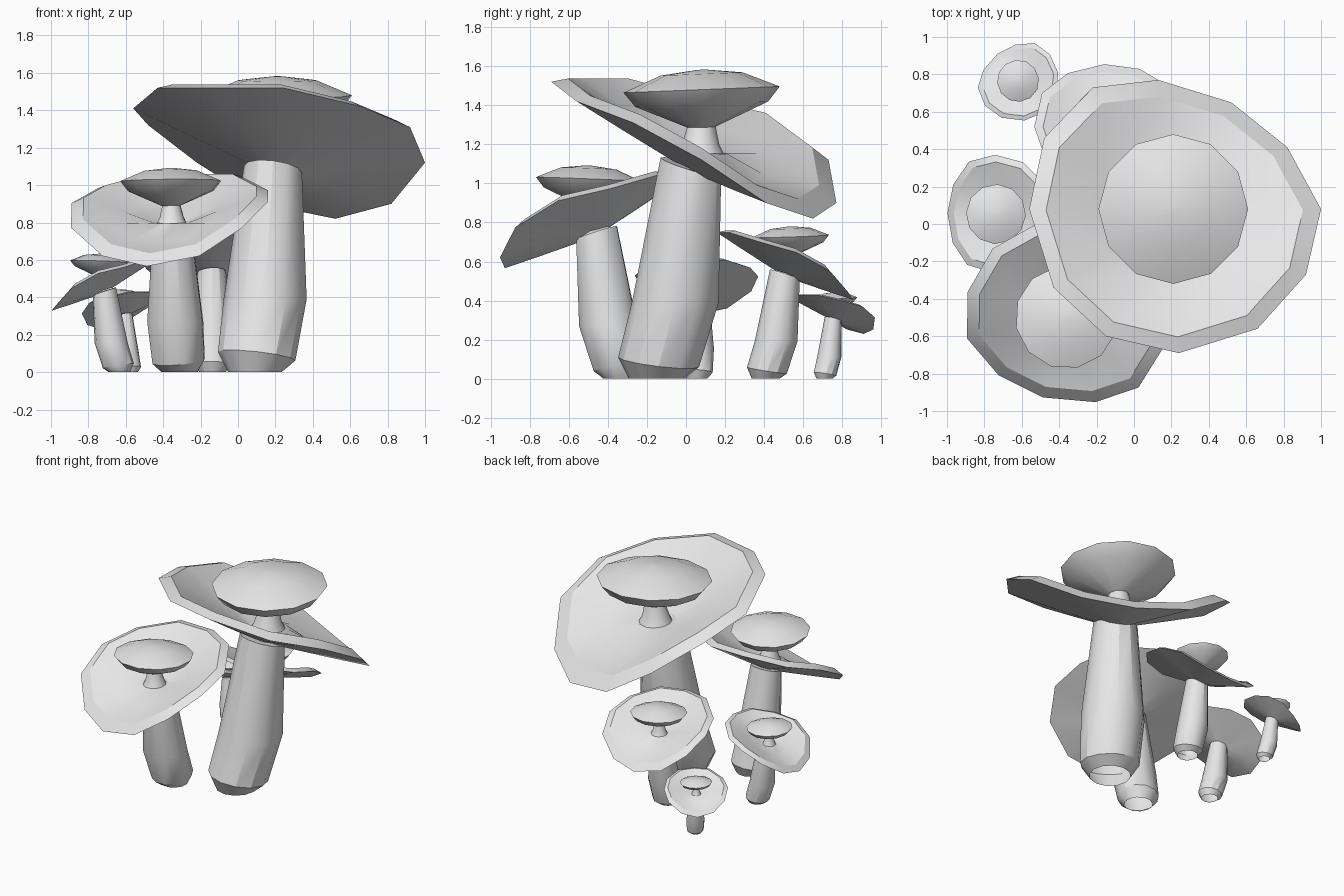
import bpy
import bmesh
import math
from mathutils import Matrix, Vector

old = bpy.data.objects.get("Cube")
if old:
    bpy.data.objects.remove(old, do_unlink=True)

SIDES = 12
AXIS = Vector((0.21, 0.08, 0))        # pivot of the full-size mushroom

grey = bpy.data.materials.new("light_grey")
grey.use_nodes = True
grey.diffuse_color = (0.8, 0.8, 0.8, 1)
grey.node_tree.nodes["Principled BSDF"].inputs["Base Color"].default_value = grey.diffuse_color


def ring(radius, x, y, z, slope_x=0.0, slope_y=0.0):
    """Ring of points, optionally lying on a sloping plane."""
    points = []
    for i in range(SIDES):
        angle = math.tau * i / SIDES
        dx, dy = radius * math.cos(angle), radius * math.sin(angle)
        points.append(Vector((x + dx, y + dy, z + slope_x * dx + slope_y * dy)))
    return points


def loft(name, rings, matrix):
    """Skin a list of rings, open at the first and closed at the last."""
    bm = bmesh.new()
    loops = [[bm.verts.new(p) for p in points] for points in rings]
    for low, high in zip(loops, loops[1:]):
        for i in range(SIDES):
            j = (i + 1) % SIDES
            bm.faces.new((low[i], low[j], high[j], high[i]))
    bm.faces.new(loops[-1])
    bm.transform(matrix)
    mesh = bpy.data.meshes.new(name)
    bm.to_mesh(mesh)
    bm.free()
    mesh.materials.append(grey)
    obj = bpy.data.objects.new(name, mesh)
    bpy.context.collection.objects.link(obj)
    bpy.ops.object.select_all(action="DESELECT")
    obj.select_set(True)
    bpy.context.view_layer.objects.active = obj
    bpy.ops.object.shade_smooth_by_angle(angle=math.radians(30))


# Uneven rim of the wide tilted brim
RIM = [Vector(p) for p in (
    (1.0, 0.08, 1.12), (0.82, 0.41, 0.90), (0.52, 0.65, 0.82),
    (0.13, 0.77, 0.90), (-0.22, 0.73, 1.12), (-0.48, 0.46, 1.32),
    (-0.56, 0.08, 1.41), (-0.43, -0.34, 1.52), (-0.15, -0.60, 1.52),
    (0.24, -0.69, 1.52), (0.66, -0.56, 1.42), (0.92, -0.27, 1.31))]


def brim_ring(amount, height):
    """Ring part of the way from the brim's middle to its rim."""
    middle = Vector((0.19, 0.03, height))
    return [middle.lerp(p, amount) for p in RIM]


# Leaning hollow stem, widest near the ground
STEM = [
    ring(0.143, 0.09, -0.15, 0),
    ring(0.207, 0.10, -0.14, 0.085, -0.11, -0.12),
    ring(0.222, 0.145, -0.055, 0.39),
    ring(0.155, 0.187, 0.025, 1.085, -0.12, -0.3),
]

# Shallow dish: underside outwards, raised lip, then the top surface inwards
BRIM = [
    brim_ring(0.15, 1.055),
    brim_ring(0.6, 1.05),
    RIM,
    brim_ring(0.88, 1.66),
    brim_ring(0.5, 1.19),
    ring(0.14, 0.20, 0.07, 1.16, -0.03, -0.06),
]

# Flared neck carrying the small upper cap
NECK = [
    ring(0.125, 0.20, 0.075, 1.14),
    ring(0.095, 0.20, 0.075, 1.2),
    ring(0.068, 0.205, 0.08, 1.31),
]

# Upper cap: inverted cone below, low dome above
CAP = [ring(radius, AXIS.x, AXIS.y, z, 0, 0.04) for radius, z in (
    (0.065, 1.285), (0.34, 1.405), (0.40, 1.48), (0.21, 1.56), (0.02, 1.582))]


def mushroom(name, x, y, scale, turn):
    """Place one scaled and turned mushroom with its pivot at x, y."""
    matrix = (Matrix.Translation((x, y, 0))
              @ Matrix.Rotation(math.radians(turn), 4, "Z")
              @ Matrix.Scale(scale, 4)
              @ Matrix.Translation(-AXIS))
    for part, rings in (("stem", STEM), ("brim", BRIM), ("neck", NECK), ("cap", CAP)):
        loft(name + "_" + part, rings, matrix)


mushroom("large", AXIS.x, AXIS.y, 1, 0)
mushroom("front", -0.36, -0.498, 0.69, 192)
mushroom("back", -0.145, 0.535, 0.493, 31)
mushroom("side", -0.738, 0.053, 0.4, 117)
mushroom("small", -0.62, 0.765, 0.28, 66)
